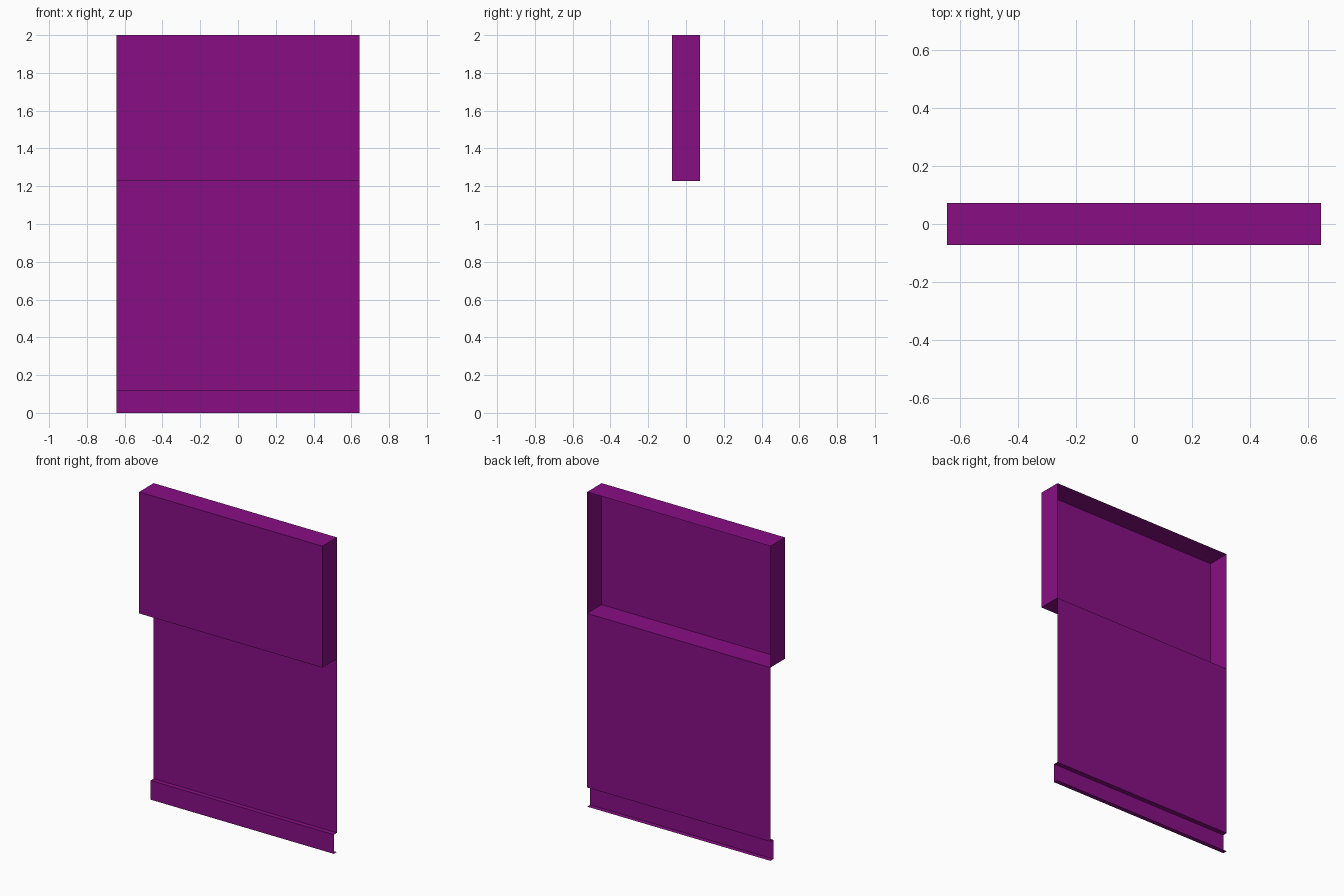
import bpy
import bmesh

cube = bpy.data.objects.get("Cube")
if cube:
    bpy.data.objects.remove(cube)

HALF_WIDTH = 0.644
BACK, FRONT, STRIP = 0.073, -0.073, 0.043
TOP, SHELF, LEDGE = 2.0, 1.228, 0.122

purple = bpy.data.materials.new("purple")
purple.use_nodes = True
colour = (0.246, 0.0045, 0.231, 1)
purple.diffuse_color = colour
purple.node_tree.nodes["Principled BSDF"].inputs["Base Color"].default_value = colour


def folded_sheet(name, profile, end_caps=False):
    """Sweep an open (y, z) profile across the width as a thin sheet."""
    bm = bmesh.new()
    left, right = [[bm.verts.new((x, y, z)) for y, z in profile]
                   for x in (HALF_WIDTH, -HALF_WIDTH)]
    for i in range(len(profile) - 1):
        bm.faces.new((right[i], right[i + 1], left[i + 1], left[i]))
    if end_caps:
        bm.faces.new(left)
        bm.faces.new(reversed(right))
    mesh = bpy.data.meshes.new(name)
    bm.to_mesh(mesh)
    bm.free()
    mesh.materials.append(purple)
    obj = bpy.data.objects.new(name, mesh)
    bpy.context.collection.objects.link(obj)
    return obj


# Upper box, open at the back
folded_sheet("upper_box", [(BACK, TOP), (FRONT, TOP), (FRONT, SHELF), (BACK, SHELF)],
             end_caps=True)

# Flat panel hanging from the rear edge of the box
folded_sheet("lower_panel", [(BACK, SHELF), (BACK, LEDGE)])

# Bottom channel: ledge, kick strip and returning lip
folded_sheet("bottom_channel", [(BACK, LEDGE), (STRIP, LEDGE), (STRIP, 0), (BACK, 0)])
